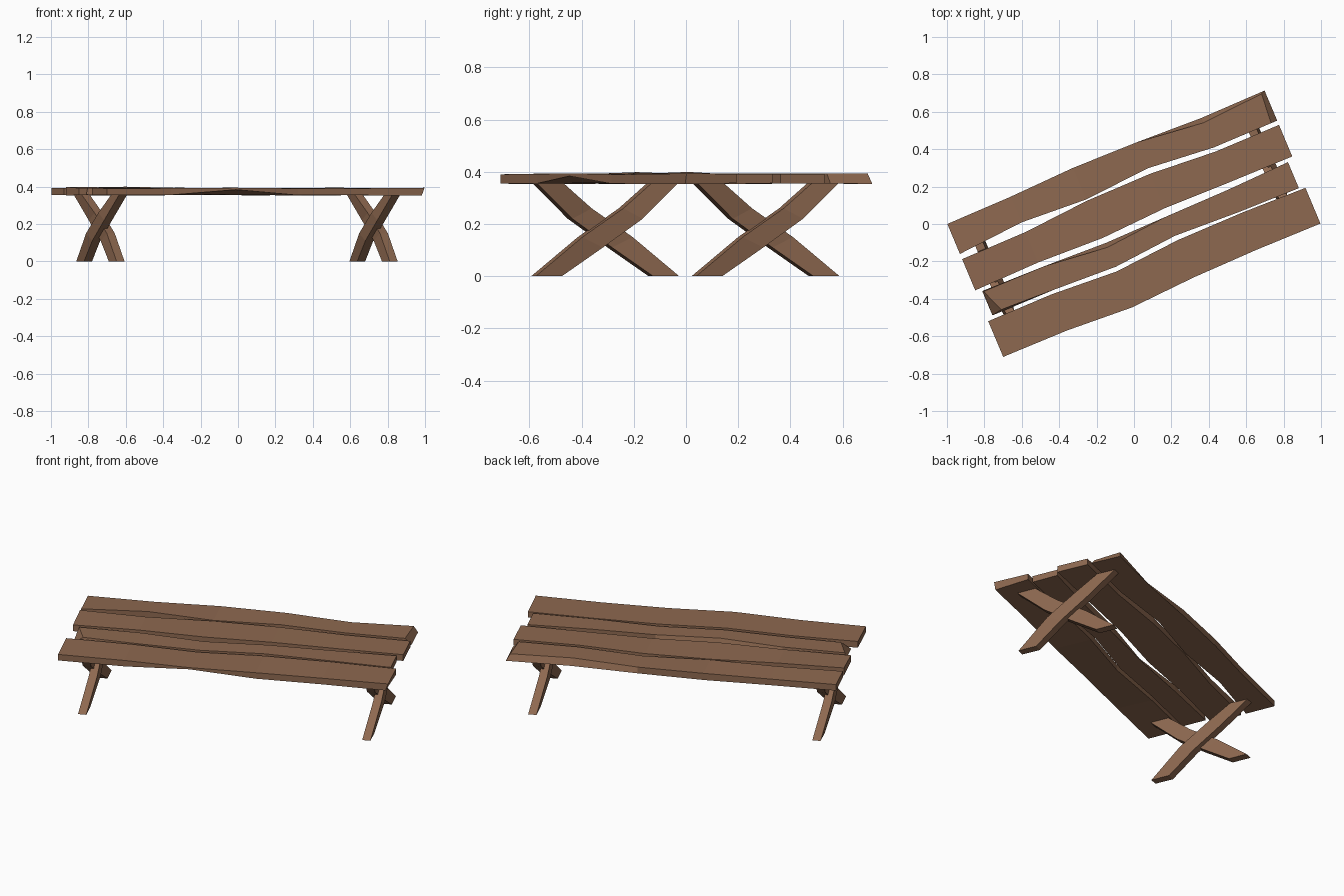
import bpy, bmesh, math, random
from mathutils import Matrix

if "Cube" in bpy.data.objects:
    bpy.data.objects.remove(bpy.data.objects["Cube"])

random.seed(3)
TURN = Matrix.Rotation(math.radians(22.8), 4, 'Z')  # whole table is turned on the floor
Z0, Z1 = 0.355, 0.392

wood = bpy.data.materials.new("wood")
wood.diffuse_color = (0.27, 0.14, 0.08, 1)
wood.use_nodes = True
wood.node_tree.nodes["Principled BSDF"].inputs["Base Color"].default_value = wood.diffuse_color


def loft(name, sections):
    """Skin a row of four-sided sections and cap both ends."""
    bm = bmesh.new()
    rings = [[bm.verts.new(p) for p in s] for s in sections]
    for a, b in zip(rings, rings[1:]):
        for i in range(4):
            j = (i + 1) % 4
            bm.faces.new((a[i], a[j], b[j], b[i]))
    bm.faces.new(rings[0])
    bm.faces.new(rings[-1])
    bmesh.ops.recalc_face_normals(bm, faces=bm.faces)
    bm.transform(TURN)
    mesh = bpy.data.meshes.new(name)
    bm.to_mesh(mesh)
    bm.free()
    mesh.materials.append(wood)
    ob = bpy.data.objects.new(name, mesh)
    bpy.context.collection.objects.link(ob)


def plank(name, half, back, front, chips):
    """Uneven board; chips shift single corners: (station, corner): (du, dv, dz)."""
    us = [half * k for k in (-1, -0.6, -0.2, 0.2, 0.6, 1)]
    secs = []
    for i, u in enumerate(us):
        # corners: 0 front low, 1 back low, 2 back top, 3 front top
        ring = [(front[i], Z0), (back[i], Z0), (back[i], Z1), (front[i], Z1)]
        sec = []
        for c, (v, z) in enumerate(ring):
            du, dv, dz = chips.get((i, c), (0, 0, 0))
            sec.append((u + du, v + dv, z + dz + random.uniform(-0.002, 0.002)))
        secs.append(sec)
    loft(name, secs)


# table top boards, back to front
plank("back_plank", 0.92,
      (0.387, 0.39, 0.403, 0.397, 0.383, 0.387),
      (0.213, 0.241, 0.22, 0.246, 0.212, 0.213),
      {(4, 2): (0, -0.028, 0), (5, 2): (-0.022, -0.01, 0), (5, 3): (-0.035, 0, 0),
       (1, 3): (0, 0, 0.006)})
plank("inner_back_plank", 0.92,
      (0.183, 0.185, 0.212, 0.214, 0.188, 0.188),
      (0.002, 0.009, -0.004, 0.014, 0.008, 0.005),
      {(0, 2): (0, 0, 0.005)})
plank("inner_front_plank", 0.887,
      (-0.016, -0.022, -0.035, -0.03, -0.026, -0.014),
      (-0.157, -0.158, -0.173, -0.143, -0.158, -0.165),
      {(2, 2): (0, -0.025, 0), (0, 2): (0.006, -0.005, 0), (0, 3): (0.055, 0.01, 0)})
plank("front_plank", 0.92,
      (-0.177, -0.176, -0.198, -0.17, -0.168, -0.177),
      (-0.384, -0.386, -0.407, -0.387, -0.381, -0.384),
      {(2, 0): (0, 0, 0.027), (5, 0): (-0.015, 0, 0)})

# crossed legs: slightly bowed boards, lower and upper edge as (v, z)
LOW = ((-0.187, 0), (-0.025, 0.11), (0.14, 0.22), (0.297, 0.357))
HIGH = ((-0.295, 0), (-0.11, 0.15), (0.06, 0.26), (0.187, 0.357))
BOW = (-0.007, 0.014, 0.014, -0.007)
T = 0.023
for end, cu in (("left", -0.798), ("right", 0.786)):
    for side, s in (("front", 1), ("back", -1)):
        secs = []
        for (v0, z0), (v1, z1), b in zip(LOW, HIGH, BOW):
            u = cu + s * b
            secs.append([(u - T, s * v0, z0), (u + T, s * v0, z0),
                         (u + T, s * v1, z1), (u - T, s * v1, z1)])
        loft(f"{end}_leg_{side}_foot", secs)
